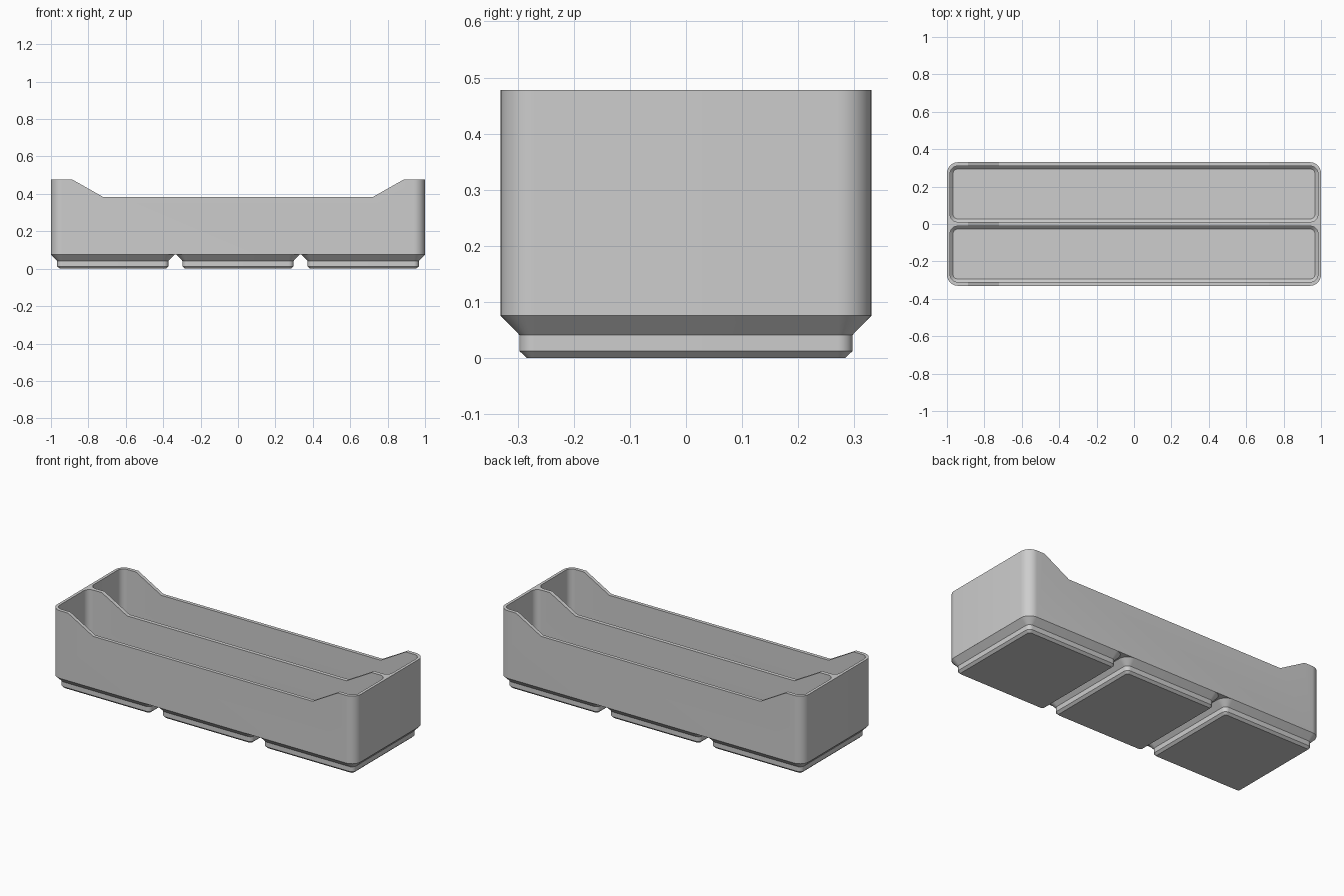
import bpy, bmesh
from math import cos, sin, pi, radians

if "Cube" in bpy.data.objects:
    bpy.data.objects.remove(bpy.data.objects["Cube"])

LENGTH, DEPTH, HEIGHT = 2.0, 0.661, 0.478
PITCH, BASE_TOP, FLOOR = 0.6694, 0.0757, 0.094
END_WALL, SIDE_WALL, DIVIDER = 0.017, 0.021, 0.023
RADIUS, CHAMFER = 0.06, 0.016

grey = bpy.data.materials.new("plain grey")
grey.use_nodes = True
grey.diffuse_color = (0.61, 0.61, 0.61, 1)
grey.node_tree.nodes["Principled BSDF"].inputs["Base Color"].default_value = (0.61, 0.61, 0.61, 1)


def finish(name, bm):
    bmesh.ops.recalc_face_normals(bm, faces=bm.faces)
    mesh = bpy.data.meshes.new(name)
    bm.to_mesh(mesh)
    bm.free()
    mesh.materials.append(grey)
    obj = bpy.data.objects.new(name, mesh)
    bpy.context.collection.objects.link(obj)
    return obj


def rounded_solid(name, width, depth, radius, levels, x=0, y=0, steps=10):
    """Stack of rounded rectangles; each level is (z, inset)."""
    bm = bmesh.new()
    rings = []
    for z, inset in levels:
        r = max(radius - inset, 0.012)
        hx, hy = width / 2 - inset - r, depth / 2 - inset - r
        ring = []
        for corner, (sx, sy) in enumerate([(1, 1), (-1, 1), (-1, -1), (1, -1)]):
            for i in range(steps + 1):
                a = (corner + i / steps) * pi / 2
                ring.append(bm.verts.new((x + sx * hx + r * cos(a), y + sy * hy + r * sin(a), z)))
        rings.append(ring)
    for low, high in zip(rings, rings[1:]):
        for i in range(len(low)):
            j = (i + 1) % len(low)
            bm.faces.new((low[i], low[j], high[j], high[i]))
    bm.faces.new(rings[0])
    bm.faces.new(rings[-1])
    return finish(name, bm)


def activate(obj):
    bpy.ops.object.select_all(action="DESELECT")
    obj.select_set(True)
    bpy.context.view_layer.objects.active = obj


def cut(target, cutter):
    cutter.hide_render = True
    mod = target.modifiers.new("cut", "BOOLEAN")
    mod.operation = "DIFFERENCE"
    mod.solver = "EXACT"
    mod.object = cutter
    activate(target)
    bpy.ops.object.modifier_apply(modifier=mod.name)
    bpy.data.objects.remove(cutter)


# Bin body
body = rounded_solid("bin_body", LENGTH, DEPTH, RADIUS, [(BASE_TOP, 0), (HEIGHT, 0)])

# Two long compartments with a chamfered floor edge
cav_depth = (DEPTH - 2 * SIDE_WALL - DIVIDER) / 2
for side in (-1, 1):
    cavity = rounded_solid("compartment_cutter", LENGTH - 2 * END_WALL, cav_depth, RADIUS - SIDE_WALL,
                           [(FLOOR, CHAMFER), (FLOOR + CHAMFER, 0), (HEIGHT + 0.1, 0)],
                           y=side * (cav_depth + DIVIDER) / 2)
    cut(body, cavity)

# Lowered middle of the long walls and divider, with sloping ends
bm = bmesh.new()
profile = [(-0.722, 0.384), (0.722, 0.384), (0.888, HEIGHT), (0.888, 0.6), (-0.888, 0.6), (-0.888, HEIGHT)]
face = bm.faces.new([bm.verts.new((px, -0.5, pz)) for px, pz in profile])
swept = bmesh.ops.extrude_face_region(bm, geom=[face])
bmesh.ops.translate(bm, vec=(0, 1, 0),
                    verts=[v for v in swept["geom"] if isinstance(v, bmesh.types.BMVert)])
cut(body, finish("notch_cutter", bm))

# Three stepped feet
parts = [body]
for i, label in enumerate(("right", "middle", "left")):
    parts.append(rounded_solid(label + "_foot", DEPTH, DEPTH, RADIUS,
                               [(0, 0.047), (0.0128, 0.0335), (0.0414, 0.0335), (BASE_TOP, 0)],
                               x=(i - 1) * PITCH))

# Smooth the rounded corners, keep the sloped rims crisp
for part in parts:
    activate(part)
    bpy.ops.object.shade_smooth_by_angle(angle=radians(20))
